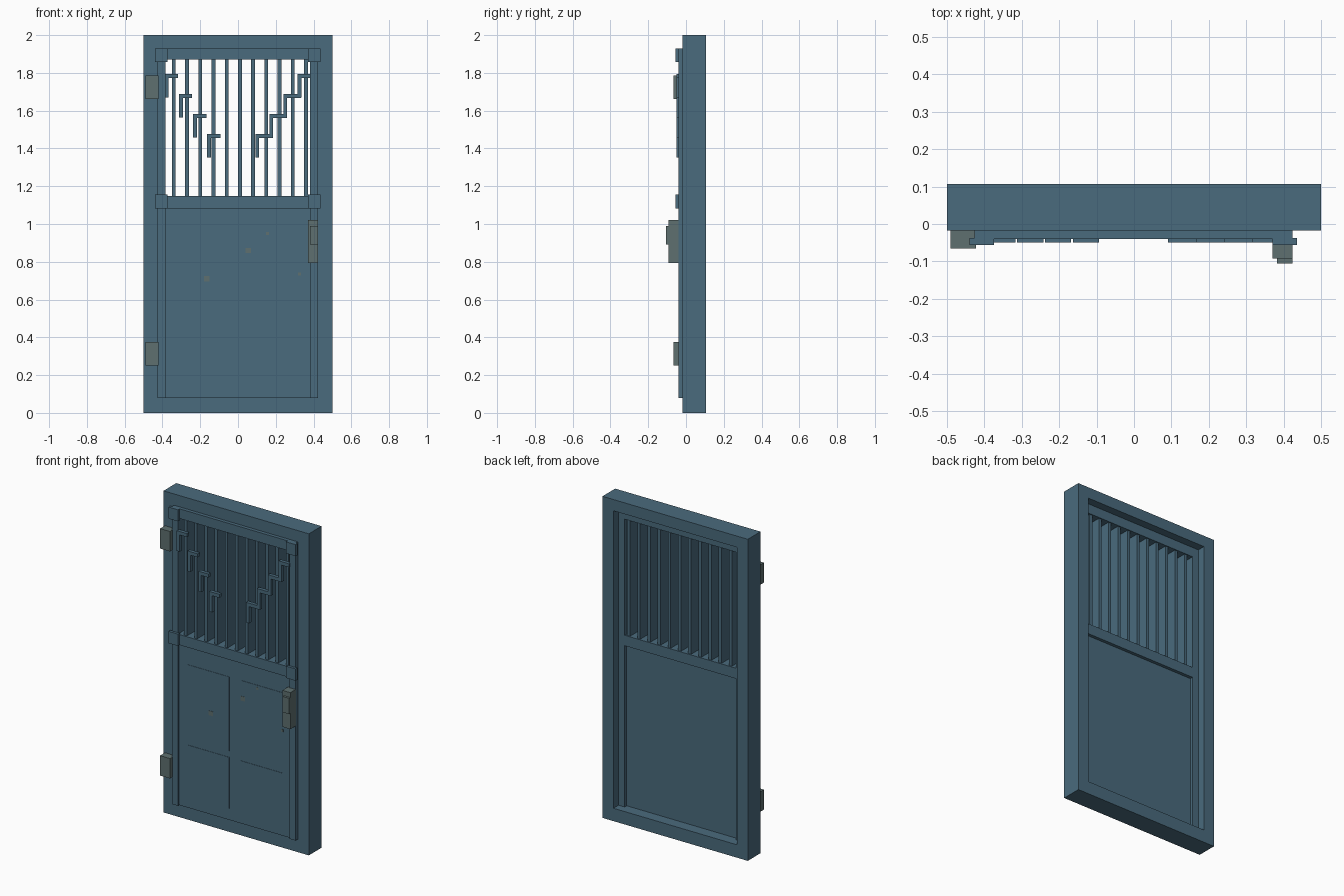
import bpy

if "Cube" in bpy.data.objects:
    bpy.data.objects.remove(bpy.data.objects["Cube"], do_unlink=True)


def material(name, rgb):
    m = bpy.data.materials.new(name)
    m.use_nodes = True
    m.diffuse_color = (*rgb, 1)
    m.node_tree.nodes["Principled BSDF"].inputs["Base Color"].default_value = (*rgb, 1)
    return m


BLUE = material("slate blue paint", (0.068, 0.145, 0.205))
METAL = material("dull grey metal", (0.112, 0.16, 0.16))


def box(name, x, y, z, mat=BLUE):
    """Box given as (low, high) pairs along each axis."""
    bpy.ops.mesh.primitive_cube_add(size=1, location=[sum(p) / 2 for p in (x, y, z)])
    ob = bpy.context.object
    ob.name = name
    ob.scale = [p[1] - p[0] for p in (x, y, z)]
    bpy.ops.object.transform_apply(location=False, rotation=False, scale=True)
    ob.data.materials.append(mat)
    return ob


# Outer frame: one block with a doorway cut through it
frame = box("outer_frame", (-0.5, 0.5), (-0.018, 0.107), (0, 2))
cutter = box("doorway_cutter", (-0.427, 0.424), (-0.5, 0.5), (0.08, 1.93))
cut = frame.modifiers.new("doorway", "BOOLEAN")
cut.operation = "DIFFERENCE"
cut.solver = "EXACT"
cut.object = cutter
bpy.context.view_layer.objects.active = frame
bpy.ops.object.modifier_apply(modifier=cut.name)
bpy.data.objects.remove(cutter, do_unlink=True)

# Door leaf: stiles, rails and lower panel
DEPTH = (-0.04, 0.057)
box("right_stile", (-0.427, -0.385), DEPTH, (0.08, 1.93))
box("left_stile", (0.382, 0.424), DEPTH, (0.08, 1.93))
box("top_rail", (-0.385, 0.382), DEPTH, (1.87, 1.93))
box("middle_rail", (-0.385, 0.382), DEPTH, (1.083, 1.148))
box("lower_panel", (-0.385, 0.382), (-0.028, 0.037), (0.08, 1.083))

# Faint raised fields on the lower panel
for x in ((-0.33, -0.04), (0.04, 0.33)):
    for z in ((0.15, 0.47), (0.51, 0.97)):
        box("panel_field", x, (-0.03, -0.027), z)

# Worn spots on the panel
for x, z, s in ((-0.165, 0.71, 0.014), (0.055, 0.86, 0.014),
                (0.155, 0.95, 0.008), (0.325, 0.735, 0.008)):
    box("worn_spot", (x - s, x + s), (-0.032, -0.029), (z - s, z + s), METAL)

# Upright slats of the upper grille
for i in range(11):
    x = -0.34 + 0.07 * i
    box("grille_slat", (x - 0.01, x + 0.01), (-0.03, 0.05), (1.148, 1.87))

# Stepped fretwork descending from both sides
FRET = (-0.05, -0.028)
for i in range(4):
    top = 1.795 - 0.106 * i
    for x, width in ((-0.387 + 0.0745 * i, 0.07),
                     (0.315 - 0.0745 * i, 0.07 if i == 0 else 0.094)):
        box("fret_bar", (x, x + width), FRET, (top - 0.022, top))
        box("fret_drop", (x, x + 0.02), FRET, (top - 0.126, top - 0.022))

# Square plates over the rail joints
for x in ((-0.44, -0.374), (0.37, 0.436)):
    for z in ((1.083, 1.157), (1.858, 1.93)):
        box("corner_plate", x, (-0.056, -0.038), z)

# Hinges and lock
for z in ((0.25, 0.374), (1.662, 1.786)):
    box("hinge", (-0.49, -0.422), (-0.066, -0.016), z, METAL)
box("lock_case", (0.37, 0.424), (-0.092, -0.036), (0.793, 1.02), METAL)
box("lock_handle", (0.382, 0.424), (-0.106, -0.09), (0.892, 0.99), METAL)
